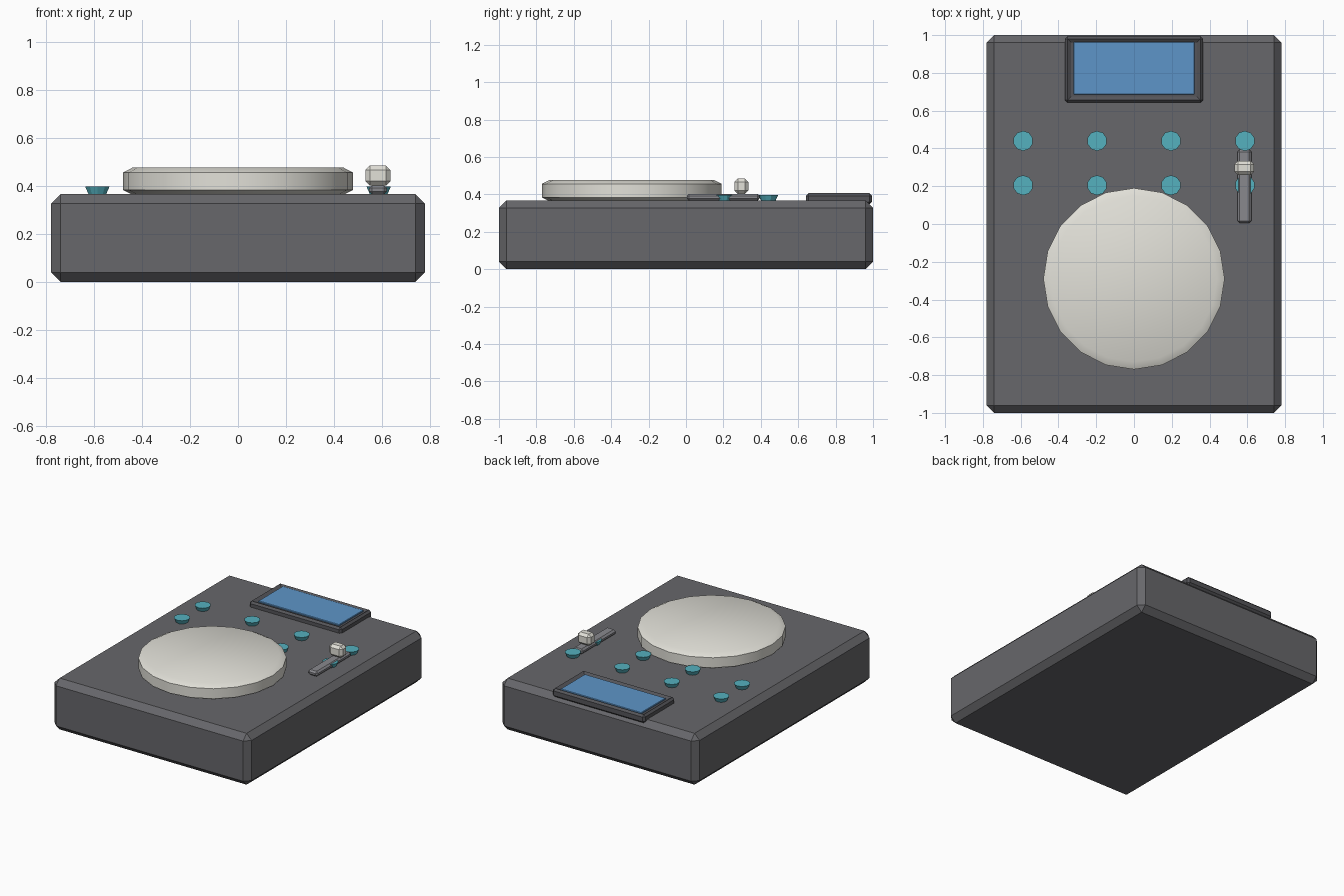
import bpy, bmesh, math

if "Cube" in bpy.data.objects:
    bpy.data.objects.remove(bpy.data.objects["Cube"])


def material(name, rgb):
    m = bpy.data.materials.new(name)
    m.diffuse_color = (*rgb, 1)
    m.use_nodes = True
    m.node_tree.nodes["Principled BSDF"].inputs["Base Color"].default_value = m.diffuse_color
    return m


CASE = material("case_grey", (0.135, 0.135, 0.145))
FRAME = material("frame_grey", (0.09, 0.09, 0.10))
TRACK = material("track_grey", (0.25, 0.25, 0.27))
CREAM = material("cream", (0.76, 0.75, 0.69))
TEAL = material("teal", (0.09, 0.44, 0.52))
BLUE = material("screen_blue", (0.11, 0.30, 0.58))


def finish(bm, name, mat):
    bmesh.ops.recalc_face_normals(bm, faces=bm.faces)
    me = bpy.data.meshes.new(name)
    bm.to_mesh(me)
    bm.free()
    me.materials.append(mat)
    ob = bpy.data.objects.new(name, me)
    bpy.context.collection.objects.link(ob)
    return ob


def chamfer_box(lo, hi, width):
    """Box between two corners with all edges chamfered."""
    bm = bmesh.new()
    bmesh.ops.create_cube(bm, size=1)
    for v in bm.verts:
        v.co = [(a + b) / 2 + c * (b - a) for a, b, c in zip(lo, hi, v.co)]
    if width:
        bmesh.ops.bevel(bm, geom=bm.edges[:], offset=width, segments=1,
                        affect='EDGES', profile=0.5)
    return bm


def lathe(profile, sides, x, y):
    """Closed solid from (radius, z) rings, first vertex facing +y."""
    bm = bmesh.new()
    rings = []
    for r, z in profile:
        angles = [math.pi / 2 + math.tau * i / sides for i in range(sides)]
        rings.append([bm.verts.new((x + r * math.cos(a), y + r * math.sin(a), z))
                      for a in angles])
    for low, high in zip(rings, rings[1:]):
        for i in range(sides):
            j = (i + 1) % sides
            bm.faces.new((low[i], low[j], high[j], high[i]))
    bm.faces.new(rings[0][::-1])
    bm.faces.new(rings[-1])
    return bm


# Main case
finish(chamfer_box((-0.78, -1, 0), (0.78, 1, 0.367), 0.04), "case", CASE)

# Large jog wheel
wheel = finish(lathe([(0.44, 0.363), (0.48, 0.384), (0.48, 0.456), (0.44, 0.477)],
                     20, 0, -0.29), "jog_wheel", CREAM)
bpy.context.view_layer.objects.active = wheel
wheel.select_set(True)
bpy.ops.object.shade_smooth_by_angle(angle=math.radians(30))
wheel.select_set(False)

# Two rows of tapered buttons
for row, y in enumerate((0.44, 0.205)):
    for col in range(4):
        finish(lathe([(0.036, 0.36), (0.053, 0.397)], 10, -0.587 + 0.3913 * col, y),
               f"button_{row}_{col}", TEAL)

# Screen frame with a shallow recess
bm = chamfer_box((-0.365, 0.642, 0.345), (0.365, 0.994, 0.406), 0.014)
top = max(bm.faces, key=lambda f: f.calc_center_median().z)
bmesh.ops.inset_region(bm, faces=[top], thickness=0.026)
for v in top.verts:
    v.co.z -= 0.012
finish(bm, "screen_frame", FRAME)

# Screen panel
finish(chamfer_box((-0.32, 0.686, 0.375), (0.32, 0.963, 0.403), 0.003), "screen", BLUE)

# Slider track and cap
finish(chamfer_box((0.547, 0.005, 0.366), (0.622, 0.394, 0.403), 0.012),
       "slider_track", TRACK)
finish(chamfer_box((0.532, 0.259, 0.402), (0.636, 0.333, 0.485), 0.018),
       "slider_cap", CREAM)
